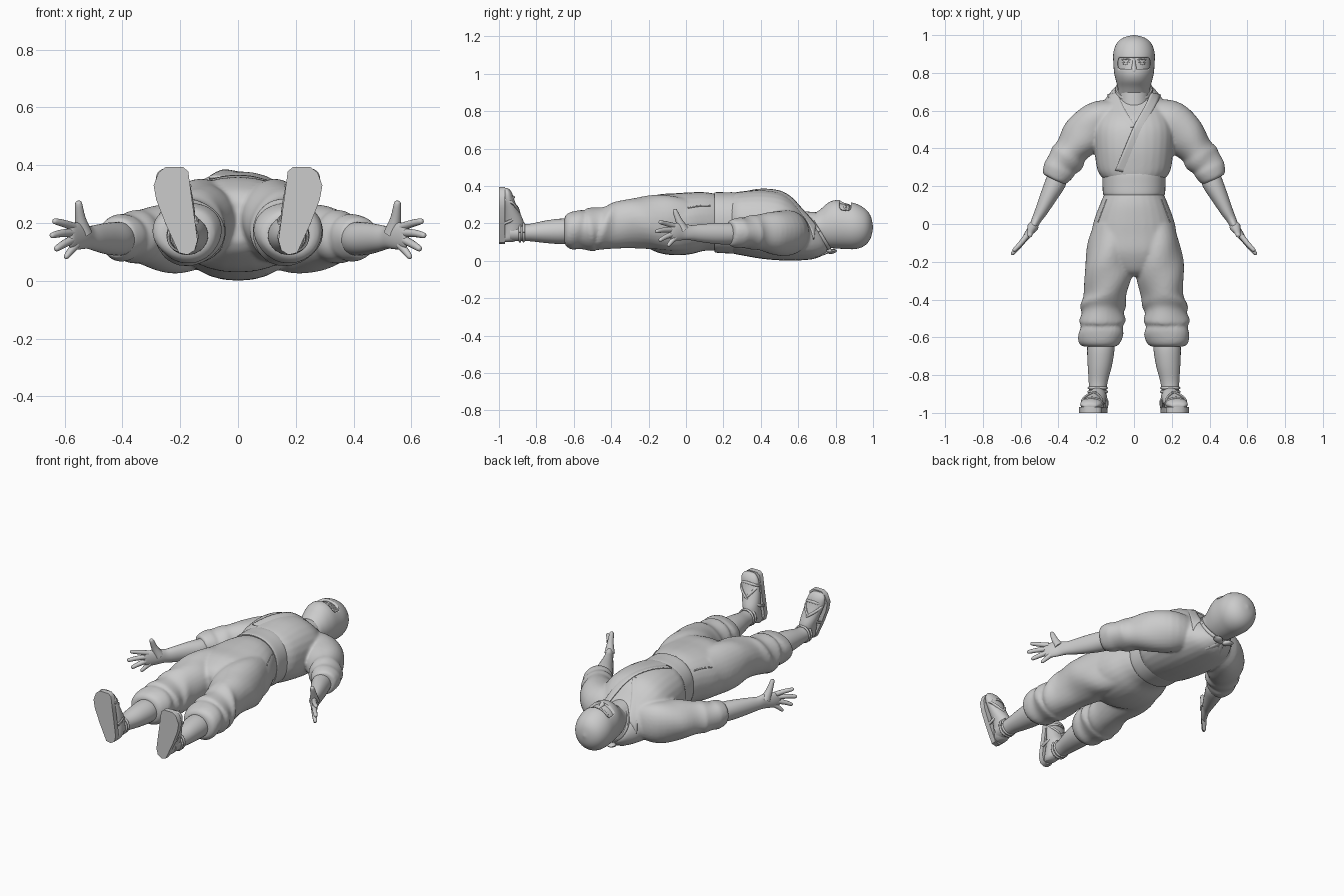
import bpy, bmesh, math
from mathutils import Vector
from mathutils.bvhtree import BVHTree

Y = (0, -1, 0)


def spline(rings, steps):
    """Catmull-Rom resampling of ring tuples."""
    r = [Vector(tuple(q) + (0,) * (6 - len(q))) for q in rings]
    out = []
    for i in range(len(r) - 1):
        a, b, c, d = r[max(i - 1, 0)], r[i], r[i + 1], r[min(i + 2, len(r) - 1)]
        for s in range(steps):
            t = s / steps
            out.append(0.5 * (2 * b + (c - a) * t + (2 * a - 5 * b + 4 * c - d) * t * t
                              + (3 * b - a - 3 * c + d) * t ** 3))
    return out + [r[-1]]


def loft(bm, rings, ref=(0, 0, 1), T=None, n=28, steps=4, e=1.0, fold=0, k=4, twist=30):
    """Skin of rings (x, y, z, radius_u, radius_v, tilt)."""
    rs = spline(rings, steps)
    ps = [Vector(r[:3]) for r in rs]
    loops = []
    for i, r in enumerate(rs):
        t = Vector(T) if T else (ps[min(i + 1, len(ps) - 1)] - ps[max(i - 1, 0)]).normalized()
        v = Vector(ref)
        v = (v - t * v.dot(t)).normalized()
        u = v.cross(t)
        loop = []
        for j in range(n):
            a = 2 * math.pi * j / n
            ca, sa = math.cos(a), math.sin(a)
            f = 1 + fold * math.sin(k * a + twist * ps[i].y)
            p = ps[i] + u * (max(r[3], .001) * f * math.copysign(abs(ca) ** e, ca)) \
                + v * (max(r[4], .001) * f * math.copysign(abs(sa) ** e, sa))
            p.y += r[5] * (p.z - ps[i].z)
            loop.append(bm.verts.new(p))
        loops.append(loop)
    for a, b in zip(loops, loops[1:]):
        for j in range(n):
            bm.faces.new((a[j], a[(j + 1) % n], b[(j + 1) % n], b[j]))
    bm.faces.new(loops[0])
    bm.faces.new(loops[-1])


def tube(bm, pts, r, ref=(0, 0, 1)):
    loft(bm, [(*p, r, r) for p in pts], ref, n=8)


def finish(name, bm, mirror=False, voxel=0):
    bmesh.ops.recalc_face_normals(bm, faces=bm.faces)
    me = bpy.data.meshes.new(name)
    bm.to_mesh(me)
    bm.free()
    ob = bpy.data.objects.new(name, me)
    bpy.context.collection.objects.link(ob)
    bpy.ops.object.select_all(action='DESELECT')
    ob.select_set(True)
    bpy.context.view_layer.objects.active = ob
    bpy.ops.object.shade_smooth_by_angle(angle=math.radians(45))
    if mirror:
        ob.modifiers.new("mirror", 'MIRROR').use_mirror_merge = False
    if voxel:
        m = ob.modifiers.new("blend", 'REMESH')
        m.mode, m.voxel_size, m.use_smooth_shade = 'VOXEL', voxel, True
        m = ob.modifiers.new("relax", 'SMOOTH')
        m.factor, m.iterations = 0.5, 7
    return ob


def surface(ob):
    """Returns a function giving the front surface height of an object."""
    tree = BVHTree.FromObject(ob, bpy.context.evaluated_depsgraph_get())

    def drop(x, y, lift=0.0, default=0.12):
        hit = tree.ray_cast(Vector((x, y, 2)), Vector((0, 0, -1)))[0]
        return (x, y, (hit.z if hit else default) + lift)
    return drop


def flip(rings):
    return [(-r[0],) + tuple(r[1:]) for r in rings]


# Jacket: torso and gathered sleeves blended together
bm = bmesh.new()
loft(bm, [(0, .24, .20, .165, .16), (0, .29, .20, .195, .170), (0, .40, .195, .21, .184),
          (0, .50, .184, .213, .182), (0, .58, .166, .19, .165, -.1), (0, .65, .148, .155, .137, -.3),
          (0, .70, .14, .115, .1, -.45), (0, .72, .14, .09, .08, -.5)], T=Y, e=.9)
sleeve = [(.10, .595, .15, .07, .10), (.19, .55, .15, .105, .122), (.27, .465, .15, .113, .115),
          (.33, .39, .15, .09, .095), (.355, .352, .15, .098, .092), (.385, .315, .15, .085, .08),
          (.40, .285, .15, .085, .083), (.42, .245, .15, .07, .072), (.425, .235, .15, .055, .06)]
loft(bm, sleeve, fold=.03, k=3, twist=25)
loft(bm, flip(sleeve), fold=.03, k=3, twist=25)
jacket = finish("jacket", bm, voxel=.008)

# Crossed front panels: raised at the neckline, sinking into the jacket outward
drop = surface(jacket)
for name, line, lift, side in (
        ("inner_lapel", [(-.088, .695), (-.065, .64), (-.035, .585), (.01, .515)], .003, -1),
        ("outer_lapel", [(.088, .695), (.065, .64), (.035, .585), (0, .52), (-.055, .39), (-.1, .285)], .007, 1)):
    bm = bmesh.new()
    rows = []
    for p in spline([(*q, 0) for q in line], 5):
        rows.append([bm.verts.new(drop(p[0] + side * .013 * s, p[1] - .003 * s, lift - .0035 * s)) for s in range(5)])
    for a, b in zip(rows, rows[1:]):
        for j in range(4):
            bm.faces.new((a[j], a[j + 1], b[j + 1], b[j]))
    ob = finish(name, bm)
    m = ob.modifiers.new("cloth", 'SOLIDIFY')
    m.thickness, m.offset = .008, 0

# Collar roll around the neck
bm = bmesh.new()
tube(bm, [(.09 * math.cos(a), .71 - .055 * math.sin(a), .155 + .09 * math.sin(a))
          for a in [math.tau * i / 16 for i in range(17)]], .011, (0, 1, 0))
finish("collar", bm)

# Sash
bm = bmesh.new()
loft(bm, [(0, .155, .205, .15, .15), (0, .157, .205, .163, .161), (0, .21, .203, .167, .163),
          (0, .268, .202, .165, .163), (0, .273, .202, .15, .15)], T=Y, e=.88, n=40)
finish("sash", bm)

# Baggy trousers: seat and two gathered legs blended together
bm = bmesh.new()
loft(bm, [(0, .165, .205, .155, .152), (0, .10, .21, .182, .157), (0, .02, .20, .212, .166),
          (0, -.06, .195, .226, .166), (0, -.14, .198, .22, .158), (0, -.20, .202, .185, .135),
          (0, -.25, .205, .12, .105), (0, -.275, .205, .07, .07)], T=Y, e=.92)
leg = [(.11, .0, .2, .10, .14), (.123, -.10, .2, .12, .148), (.132, -.2, .205, .128, .143),
       (.138, -.29, .205, .124, .134, .1), (.152, -.38, .19, .113, .128, .15), (.165, -.435, .18, .122, .126, .3),
       (.167, -.468, .172, .11, .112, .2), (.17, -.51, .167, .124, .117, -.15), (.172, -.545, .168, .110, .103, .15),
       (.174, -.585, .168, .12, .106, .2), (.18, -.625, .165, .112, .095, .05), (.18, -.645, .162, .095, .08),
       (.18, -.65, .16, .07, .06)]
for L in (leg, flip(leg)):
    loft(bm, L, T=Y, fold=.03, k=3, twist=22)
trousers = finish("trousers", bm, voxel=.009)

# Pocket slits
drop = surface(trousers)
bm = bmesh.new()
tube(bm, [drop(.145 + .045 * t, .13 - .12 * t, -.001) for t in (0, .33, .66, 1)], .004)
finish("pocket_edge", bm, True)

# Forearm, palm and spread fingers
bm = bmesh.new()
loft(bm, [(.395, .28, .145, .05, .055), (.415, .22, .145, .055, .058), (.45, .15, .146, .046, .055),
          (.49, .07, .148, .034, .046), (.515, .025, .15, .026, .04), (.535, -.015, .155, .022, .045),
          (.562, -.055, .155, .019, .047), (.58, -.082, .156, .014, .04), (.586, -.09, .156, .006, .028)])
for path, radii in (([(.57, -.065, .187), (.602, -.105, .198), (.634, -.138, .206)], (.015, .013, .01)),
                    ([(.575, -.075, .166), (.613, -.122, .164), (.643, -.156, .157)], (.015, .013, .01)),
                    ([(.573, -.072, .143), (.605, -.112, .126), (.628, -.138, .111)], (.015, .013, .01)),
                    ([(.562, -.057, .124), (.582, -.08, .1), (.595, -.094, .083)], (.015, .012, .009)),
                    ([(.535, -.015, .165), (.546, -.038, .215), (.552, -.06, .268)], (.03, .019, .012))):
    rings = [(*p, r, r) for p, r in zip(path, radii)]
    end = Vector(path[-1]) + (Vector(path[-1]) - Vector(path[-2])).normalized() * .008
    loft(bm, rings + [(*end, .002, .002)], n=12)
finish("arm_and_hand", bm, True)

# Shin
bm = bmesh.new()
loft(bm, [(.175, -.61, .157, .07, .065), (.176, -.67, .157, .072, .068), (.181, -.75, .155, .064, .06),
          (.189, -.83, .151, .051, .047), (.192, -.88, .15, .046, .045), (.19, -.94, .15, .044, .045)], T=Y)
finish("shin", bm, True)

# Foot, running from heel to toe along z
bm = bmesh.new()
loft(bm, [(.178, -.95, .10, .022, .025), (.182, -.94, .115, .037, .045), (.187, -.925, .15, .045, .055),
          (.195, -.922, .205, .049, .055), (.207, -.935, .26, .055, .045), (.222, -.95, .32, .059, .034),
          (.23, -.955, .36, .054, .026), (.233, -.96, .382, .038, .016), (.233, -.963, .388, .02, .008)],
     ref=(0, 1, 0), T=(0, 0, 1))
finish("foot", bm, True)

# Sandal sole
bm = bmesh.new()
outline = [(.14, .14), (.15, .105), (.175, .09), (.205, .097), (.22, .13), (.252, .2), (.283, .28), (.292, .33),
           (.275, .375), (.25, .394), (.19, .394), (.172, .378), (.162, .3), (.148, .2)]
face = bm.faces.new([bm.verts.new((x, -1, z)) for x, z in outline])
ext = bmesh.ops.extrude_face_region(bm, geom=[face])
bmesh.ops.translate(bm, vec=(0, .032, 0), verts=[v for v in ext["geom"] if isinstance(v, bmesh.types.BMVert)])
finish("sandal_sole", bm, True)

# Sandal straps and ankle ties
bm = bmesh.new()
for y, r in ((-.868, .047), (-.888, .048)):
    tube(bm, [(.192 + r * math.cos(a), y, .152 + r * math.sin(a))
              for a in [math.tau * i / 12 for i in range(13)]], .007, (0, 1, 0))
for z0, z1, z2, top in ((.20, .255, .33, -.893), (.33, .265, .20, -.896), (.325, .34, .325, -.922)):
    x0, x1, x2 = .155 + .2 * z0, .155 + .2 * z1, .155 + .2 * z2
    mid = (top - .955) / 2
    tube(bm, [(x0 - .05, -.972, z0), (x0 - .046, mid, (z0 * 2 + z1) / 3), (x1, top, z1),
              (x2 + .046, mid, (z2 * 2 + z1) / 3), (x2 + .05, -.972, z2)], .008)
finish("sandal_straps", bm, True)

# Neck
bm = bmesh.new()
loft(bm, [(0, .56, .19, .09, .08), (0, .62, .185, .082, .08), (0, .76, .18, .075, .075)], T=Y)
finish("neck", bm)

# Hood with an eye opening, over an inner face
head = [(0, .68, .165, .084, .078, -.1), (0, .72, .18, .086, .096), (0, .76, .19, .096, .12),
        (0, .80, .195, .105, .129), (0, .85, .19, .109, .127), (0, .90, .185, .11, .123),
        (0, .94, .181, .1, .109), (0, .97, .18, .08, .086), (0, .99, .18, .048, .052), (0, 1, .18, .003, .003)]
bm = bmesh.new()
loft(bm, head, T=Y, n=40)
hood = finish("hood", bm)
bm = bmesh.new()
loft(bm, [(0, .82, .3, .07, .1), (0, .83, .3, .083, .1), (0, .872, .3, .083, .1), (0, .882, .3, .07, .1)],
     T=Y, e=.3)
cutter = finish("eye_opening_cutter", bm)
cutter.hide_render = True
bpy.context.view_layer.objects.active = hood
m = hood.modifiers.new("opening", 'BOOLEAN')
m.object, m.operation, m.solver = cutter, 'DIFFERENCE', 'EXACT'
bpy.ops.object.modifier_apply(modifier=m.name)
bpy.data.objects.remove(cutter)
bm = bmesh.new()
loft(bm, [(x, y, z, u - .014, v - .014) for x, y, z, u, v, *_ in head[2:7]], T=Y)
face_ob = finish("face", bm)

# Eyes, brows and nose bridge
drop = surface(face_ob)
bm = bmesh.new()
for y, bow, r in ((.868, .004, .004), (.853, .005, .0025)):
    tube(bm, [drop(x, y + b * bow, -.001) for x, b in ((.02, 0), (.035, 1), (.05, 1), (.066, 0))], r)
loft(bm, [(x, .848, drop(x, .848)[2] - .003, u, u) for x, u in ((.026, .002), (.044, .006), (.062, .002))], n=12)
finish("eyes_and_brows", bm, True)
bm = bmesh.new()
loft(bm, [(0, .875, .296, .006, .006), (0, .84, .300, .011, .012), (0, .815, .312, .015, .014),
          (0, .795, .312, .012, .008)], T=Y, n=16)
finish("nose_bridge", bm)

# Knot and tails behind the neck
bm = bmesh.new()
loft(bm, [(0, .775, .055, .01, .008), (.012, .772, .05, .016, .014), (.042, .782, .052, .026, .012),
          (.065, .788, .056, .008, .004)], n=14)
loft(bm, [(.004, .77, .05, .01, .006), (.02, .73, .034, .016, .006), (.042, .685, .02, .02, .005)], n=12)
finish("knot_and_tails", bm, True)
